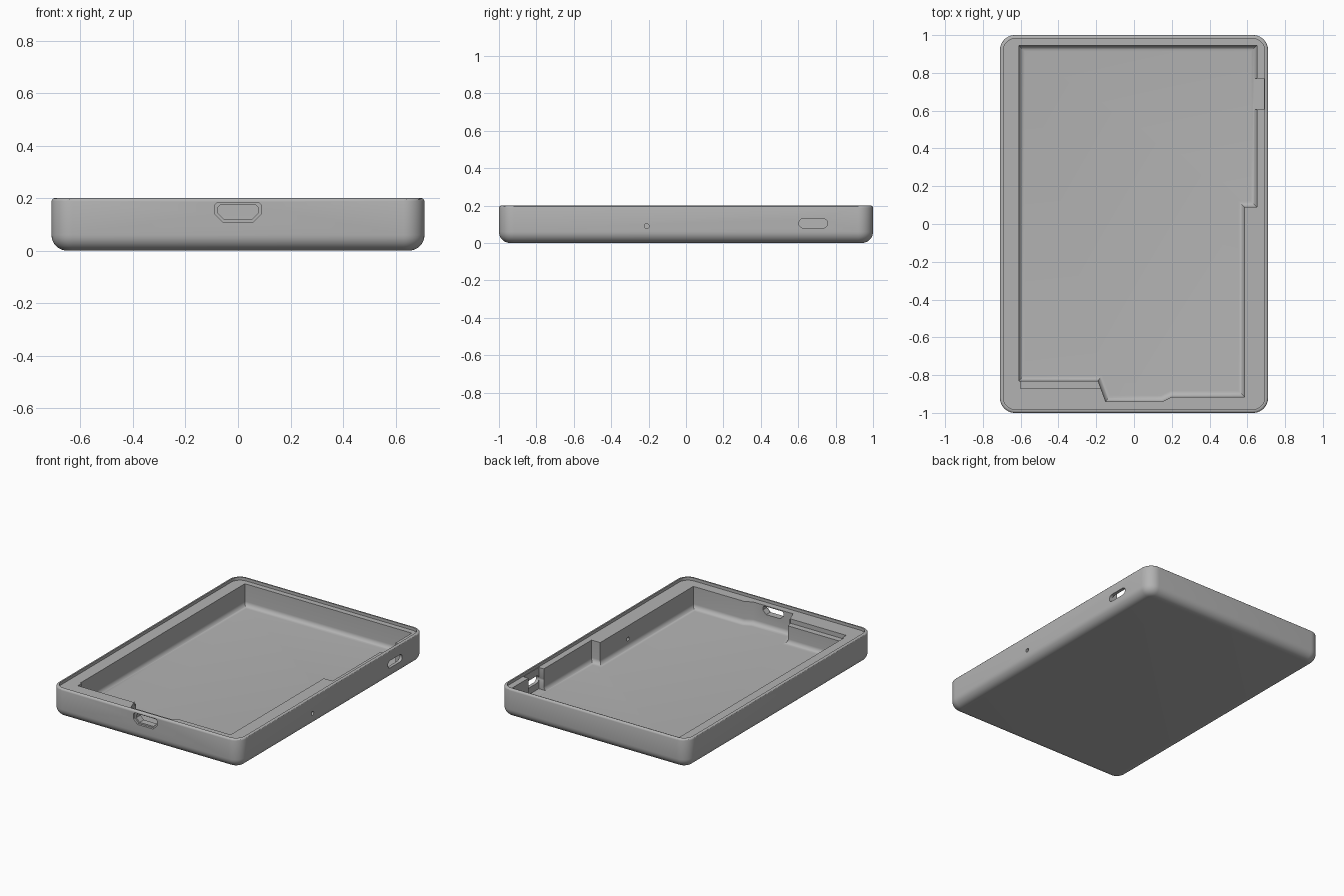
import bpy, bmesh, math
from mathutils import Vector

if "Cube" in bpy.data.objects:
    bpy.data.objects.remove(bpy.data.objects["Cube"])

grey = bpy.data.materials.new("plain grey")
grey.use_nodes = True
grey.diffuse_color = (0.45, 0.45, 0.45, 1)
grey.node_tree.nodes["Principled BSDF"].inputs["Base Color"].default_value = grey.diffuse_color


def prism(name, outline, low, high, corner=0, bottom=0, top=0, axis="z"):
    """Extrude an outline between two levels and round the chosen edges."""
    bm = bmesh.new()
    base = bm.faces.new([bm.verts.new((u, v, low)) for u, v in outline])
    bm.normal_update()
    new = bmesh.ops.extrude_face_region(bm, geom=[base])["geom"]
    for v in new:
        if isinstance(v, bmesh.types.BMVert):
            v.co.z = high
    bmesh.ops.recalc_face_normals(bm, faces=bm.faces)

    def round_edges(test, size, segments):
        edges = [e for e in bm.edges if test(*(v.co.z for v in e.verts))]
        if size:
            bmesh.ops.bevel(bm, geom=edges, offset=size, segments=segments,
                            profile=0.5, affect="EDGES", clamp_overlap=True)

    round_edges(lambda a, b: abs(a - b) > 0.01, corner, 10)
    round_edges(lambda a, b: max(a, b) < low + 1e-5, bottom, 8)
    round_edges(lambda a, b: min(a, b) > high - 1e-5, top, 3)
    # Turn the extrusion so that it runs along the asked axis
    for v in bm.verts:
        u, w, d = v.co
        v.co = {"z": (u, w, d), "y": (u, d, w), "x": (d, u, w)}[axis]
    bmesh.ops.recalc_face_normals(bm, faces=bm.faces)
    mesh = bpy.data.meshes.new(name)
    bm.to_mesh(mesh)
    bm.free()
    mesh.materials.append(grey)
    obj = bpy.data.objects.new(name, mesh)
    bpy.context.collection.objects.link(obj)
    return obj


def box(x0, x1, y0, y1):
    return [(x0, y0), (x1, y0), (x1, y1), (x0, y1)]


def stadium(u, v, half, r, steps=12):
    """Slot outline with round ends; half is the straight half length."""
    pts = []
    for side in (1, -1):
        for i in range(steps + 1):
            a = math.pi * (i / steps - 0.5)
            pts.append((u + side * (half + r * math.cos(a)), v + side * r * math.sin(a)))
    return pts


def port(w, z0, z1, cut):
    """Port outline with both lower corners cut off."""
    return [(-w + cut, z0), (w - cut, z0), (w, z0 + cut), (w, z1 - 0.01), (w - 0.01, z1),
            (-w + 0.01, z1), (-w, z1 - 0.01), (-w, z0 + cut)]


# Outer shell with rounded corners and underside
tray = prism("tray", box(-0.71, 0.71, -1, 1), 0, 0.2, corner=0.08, bottom=0.06, top=0.012)

# Main cavity outline, with steps in the front and the right wall
cavity = [(-0.61, -0.83), (-0.19, -0.83), (-0.15, -0.94), (0.15, -0.94), (0.2, -0.915),
          (0.585, -0.915), (0.585, 0.09), (0.65, 0.09), (0.65, 0.945), (-0.61, 0.945)]
slot_y, slot_z = 0.68, 0.105
cutters = [
    prism("lid_recess", box(-0.692, 0.692, -0.982, 0.982), 0.18, 0.3, corner=0.065),
    prism("cavity", cavity, 0.03, 0.3, bottom=0.032),
    prism("front_shelf", box(-0.6, -0.18, -0.87, -0.8), 0.15, 0.3),
    prism("slot_notch", box(0.61, 0.688, 0.605, 0.77), 0.035, 0.3),
    prism("side_slot", stadium(slot_y, slot_z, 0.052, 0.025), 0.6, 0.8, axis="x"),
    prism("pin_hole", stadium(-0.21, 0.09, 0.0001, 0.013), 0.55, 0.8, axis="x"),
    prism("port_opening", port(0.078, 0.12, 0.174, 0.025), -1.1, -0.9, axis="y"),
    prism("port_recess", port(0.089, 0.11, 0.184, 0.03), -1.1, -0.985, axis="y"),
]

# Cut every opening out of the shell, then drop the cutters
bpy.context.view_layer.objects.active = tray
for cutter in cutters:
    cutter.hide_render = True
    mod = tray.modifiers.new(cutter.name, "BOOLEAN")
    mod.operation, mod.solver, mod.object = "DIFFERENCE", "EXACT", cutter
    bpy.ops.object.modifier_apply(modifier=mod.name)
    bpy.data.objects.remove(cutter)

# Smooth the rounded edges and keep the others crisp
for obj in bpy.context.selected_objects:
    obj.select_set(False)
tray.select_set(True)
bpy.ops.object.shade_smooth_by_angle(angle=math.radians(30))
